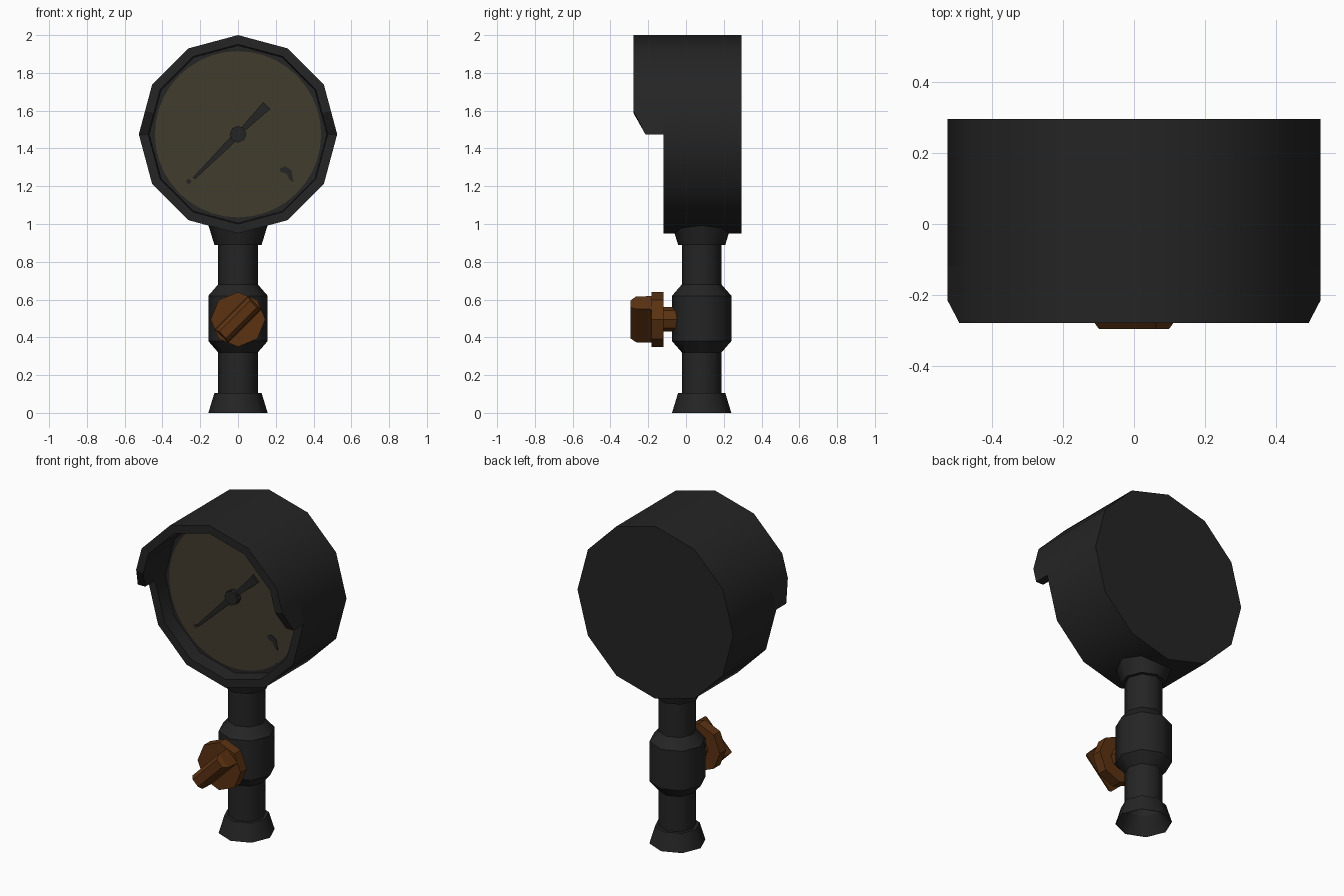
import bpy, bmesh, math

if "Cube" in bpy.data.objects:
    bpy.data.objects.remove(bpy.data.objects["Cube"])

def material(name, rgb):
    m = bpy.data.materials.new(name)
    m.diffuse_color = (*rgb, 1)
    m.use_nodes = True
    m.node_tree.nodes["Principled BSDF"].inputs["Base Color"].default_value = m.diffuse_color
    return m

BLACK = material("black_metal", (0.018, 0.018, 0.018))
DIAL = material("aged_dial", (0.055, 0.045, 0.027))
ORANGE = material("orange_brown", (0.105, 0.032, 0.006))

def finish(name, bm, mat, loc=(0, 0, 0)):
    bmesh.ops.recalc_face_normals(bm, faces=bm.faces)
    me = bpy.data.meshes.new(name)
    bm.to_mesh(me)
    bm.free()
    me.materials.append(mat)
    ob = bpy.data.objects.new(name, me)
    ob.location = loc
    bpy.context.collection.objects.link(ob)
    return ob

def lathe(name, profile, n, mat, loc, front=False, smooth=True):
    """Revolve (radius, height); front=True points the height axis to -y."""
    bm = bmesh.new()
    rings = []
    for r, h in profile:
        ring = []
        for i in range(n if r else 1):
            a = math.tau * i / n
            x, y = r * math.cos(a), r * math.sin(a)
            ring.append(bm.verts.new((x, -h, y) if front else (x, y, h)))
        rings.append(ring)
    for a, b in zip(rings, rings[1:]):
        for i in range(n):
            quad = [a[i % len(a)], a[(i + 1) % len(a)], b[(i + 1) % len(b)], b[i % len(b)]]
            bm.faces.new(list(dict.fromkeys(quad))).smooth = smooth
    for ring in rings:                      # keep the rims crisp
        for i in range(len(ring)):
            e = bm.edges.get((ring[i], ring[(i + 1) % len(ring)])) if len(ring) > 1 else None
            if e:
                e.smooth = False
    return finish(name, bm, mat, loc)

def loft(name, sections, mat, loc, angle=0):
    """Join equal outlines in x/z, each at its own y."""
    bm = bmesh.new()
    c, s = math.cos(angle), math.sin(angle)
    rings = [[bm.verts.new((u * c - v * s, y, u * s + v * c)) for u, v in pts]
             for y, pts in sections]
    n = len(rings[0])
    for a, b in zip(rings, rings[1:]):
        for i in range(n):
            bm.faces.new((a[i], a[(i + 1) % n], b[(i + 1) % n], b[i]))
    bm.faces.new(rings[0])
    bm.faces.new(rings[-1])
    return finish(name, bm, mat, loc)

CZ = 1.475   # gauge centre height
CY = 0.083   # pipe axis

# Gauge case with recessed front
lathe("gauge_case", [(0, -0.295), (0.525, -0.295), (0.525, 0.12), (0.475, 0.12),
                     (0.47, 0.03), (0, 0.03)], 12, BLACK, (0, 0, CZ), front=True)
lathe("dial_face", [(0, 0.028), (0.44, 0.028), (0.44, 0.034), (0, 0.034)],
      40, DIAL, (0, 0, CZ), front=True)

# Hood over the upper half, chamfered at both ends
def rim_point(r, t):
    k = min(int(t), 5)
    f = t - k
    p, q = [(r * math.cos(j * math.pi / 6), r * math.sin(j * math.pi / 6)) for j in (k, k + 1)]
    return p[0] + (q[0] - p[0]) * f, p[1] + (q[1] - p[1]) * f

bm = bmesh.new()
stations = []
for t in (0, 0.47, 1, 2, 3, 4, 5, 5.53, 6):
    front_y = -0.215 if t in (0, 6) else -0.278
    stations.append([bm.verts.new((x, y, z)) for r, y in
                     ((0.525, -0.12), (0.525, front_y), (0.475, front_y), (0.475, -0.12))
                     for x, z in [rim_point(r, t)]])
for a, b in zip(stations, stations[1:]):
    for i in range(4):
        j = (i + 1) % 4
        f = bm.faces.new((a[i], a[j], b[j], b[i]))
        f.smooth = i in (0, 2)
for end in (stations[0], stations[-1]):
    bm.faces.new(end)
finish("gauge_hood", bm, BLACK, (0, 0, CZ))

# Needle, hub and dial marks
needle = [(-0.33, -0.007), (-0.04, -0.018), (0.04, -0.013), (0.215, -0.026),
          (0.215, 0.026), (0.04, 0.013), (-0.04, 0.018), (-0.33, 0.007)]
loft("needle", [(-0.04, needle), (-0.052, needle)], BLACK, (0, 0, CZ), math.pi / 4)
lathe("needle_hub", [(0, 0.03), (0.044, 0.03), (0.044, 0.068), (0, 0.068)],
      8, BLACK, (0, 0, CZ), front=True, smooth=False)
crescent = [(0.222, 1.295), (0.25, 1.305), (0.282, 1.285), (0.295, 1.22),
            (0.272, 1.235), (0.258, 1.265), (0.225, 1.277)]
spot = [(-0.278, 1.225), (-0.26, 1.24), (-0.245, 1.225), (-0.26, 1.21)]
for name, pts in (("dial_crescent_mark", crescent), ("dial_stop_mark", spot)):
    loft(name, [(-0.033, pts), (-0.037, pts)], BLACK, (0, 0, 0))

# Pipe stem with hollow foot, valve body and top collar
lathe("pipe_stem", [(0, 0.3), (0.1, 0.3), (0.1, 0.1), (0.155, 0), (0.157, 0),
                    (0.125, 0.105), (0.105, 0.105), (0.105, 0.32), (0.157, 0.38),
                    (0.157, 0.62), (0.105, 0.68), (0.105, 0.89), (0.125, 0.89),
                    (0.157, 0.995), (0, 0.995)], 8, BLACK, (0, CY, 0))

# Valve knob: shaft, disc and diagonal grip
KZ = 0.495
lathe("valve_knob", [(0, 0.03), (0.065, 0.03), (0.065, 0.12), (0.145, 0.12),
                     (0.145, 0.182), (0, 0.182)], 8, ORANGE, (0, 0, KZ), front=True, smooth=False)
def bar(l, w):
    return [(-l, -w), (l, -w), (l, w), (-l, w)]
loft("knob_grip", [(-0.17, bar(0.125, 0.05)), (-0.265, bar(0.125, 0.046)),
                   (-0.295, bar(0.115, 0.025))], ORANGE, (0, 0, KZ), math.pi / 4)
